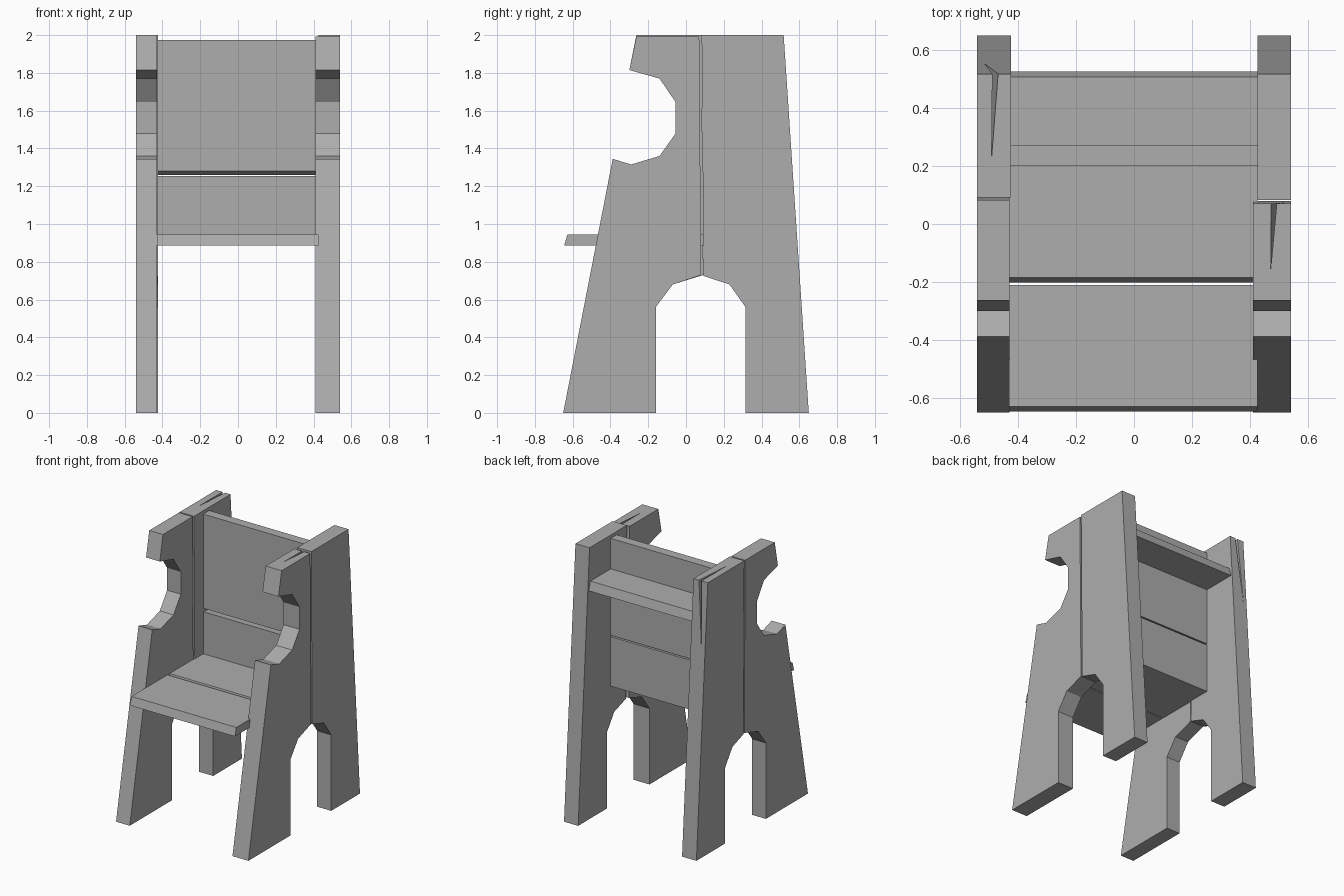
import bpy, bmesh

if "Cube" in bpy.data.objects:
    bpy.data.objects.remove(bpy.data.objects["Cube"])

# one plain grey colour for the whole chair
grey = bpy.data.materials.new("plain grey wood")
grey.diffuse_color = (0.42, 0.42, 0.42, 1)
grey.use_nodes = True
grey.node_tree.nodes["Principled BSDF"].inputs["Base Color"].default_value = grey.diffuse_color


def finish(name, bm):
    bmesh.ops.recalc_face_normals(bm, faces=bm.faces)
    mesh = bpy.data.meshes.new(name)
    bm.to_mesh(mesh)
    bm.free()
    mesh.materials.append(grey)
    ob = bpy.data.objects.new(name, mesh)
    bpy.context.collection.objects.link(ob)
    return ob


def board(name, profile, x0, x1):
    """Extrude a (y, z) profile from x0 to x1."""
    bm = bmesh.new()
    face = bm.faces.new([bm.verts.new((x0, y, z)) for y, z in profile])
    ext = bmesh.ops.extrude_face_region(bm, geom=[face])
    moved = [v for v in ext["geom"] if isinstance(v, bmesh.types.BMVert)]
    bmesh.ops.translate(bm, verts=moved, vec=(x1 - x0, 0, 0))
    return finish(name, bm)


def crack(ob, corners):
    """Cut a thin tapering split (a tetrahedron) into a board."""
    bm = bmesh.new()
    v = [bm.verts.new(c) for c in corners]
    for i in range(4):
        bm.faces.new([v[j] for j in range(4) if j != i])
    cutter = finish("crack cutter", bm)
    cutter.hide_render = True
    mod = ob.modifiers.new("crack", "BOOLEAN")
    mod.operation = "DIFFERENCE"
    mod.solver = "EXACT"
    mod.object = cutter
    bpy.context.view_layer.objects.active = ob
    bpy.ops.object.modifier_apply(modifier=mod.name)
    bpy.data.objects.remove(cutter)


# side boards: front half with hand cut-out, back half with leg arch
def front_half(name, x0, x1, joint, top):
    return board(name, [
        (-0.65, 0), (-0.16, 0), (-0.16, 0.56), (-0.07, 0.68), (joint + 0.01, 0.73),
        (joint, top), (-0.263, top), (-0.30, 1.815), (-0.14, 1.77),
        (-0.055, 1.645), (-0.055, 1.48), (-0.14, 1.36), (-0.29, 1.315),
        (-0.388, 1.345)], x0, x1)


def back_half(name, x0, x1, joint):
    return board(name, [
        (joint + 0.01, 0.725), (0.23, 0.68), (0.315, 0.56), (0.315, 0),
        (0.65, 0), (0.517, 2.0), (joint, 2.0)], x0, x1)


front_half("left side front", -0.54, -0.428, 0.082, 2.0)
right_front = front_half("right side front", 0.41, 0.54, 0.07, 1.992)
left_back = back_half("left side back", -0.54, -0.423, 0.092)
back_half("right side back", 0.425, 0.54, 0.083)

# splits in the wood
crack(left_back, [(-0.487, 0.53, 2.01), (-0.466, 0.53, 2.01),
                  (-0.49, 0.22, 2.01), (-0.515, 0.57, 1.45)])
crack(right_front, [(0.472, 0.078, 2.0), (0.492, 0.078, 2.0),
                    (0.47, -0.16, 2.0), (0.525, 0.09, 1.45)])

# seat planks, brace and backrest: boards with one slanted edge
planks = {
    "seat front plank": [(-0.645, 0.885), (-0.21, 0.885), (-0.21, 0.945), (-0.628, 0.945)],
    "seat rear plank": [(-0.202, 0.885), (0.2, 0.885), (0.2, 0.945), (-0.185, 0.945)],
    "backrest lower plank": [(0.2, 0.885), (0.27, 0.885), (0.27, 1.25), (0.2, 1.255)],
    "backrest upper plank": [(0.2, 1.28), (0.27, 1.26), (0.27, 1.975), (0.2, 1.975)],
    "rear brace": [(0.27, 1.685), (0.525, 1.685), (0.507, 1.75), (0.27, 1.75)],
}
for name, profile in planks.items():
    board(name, profile, -0.43, 0.426)
